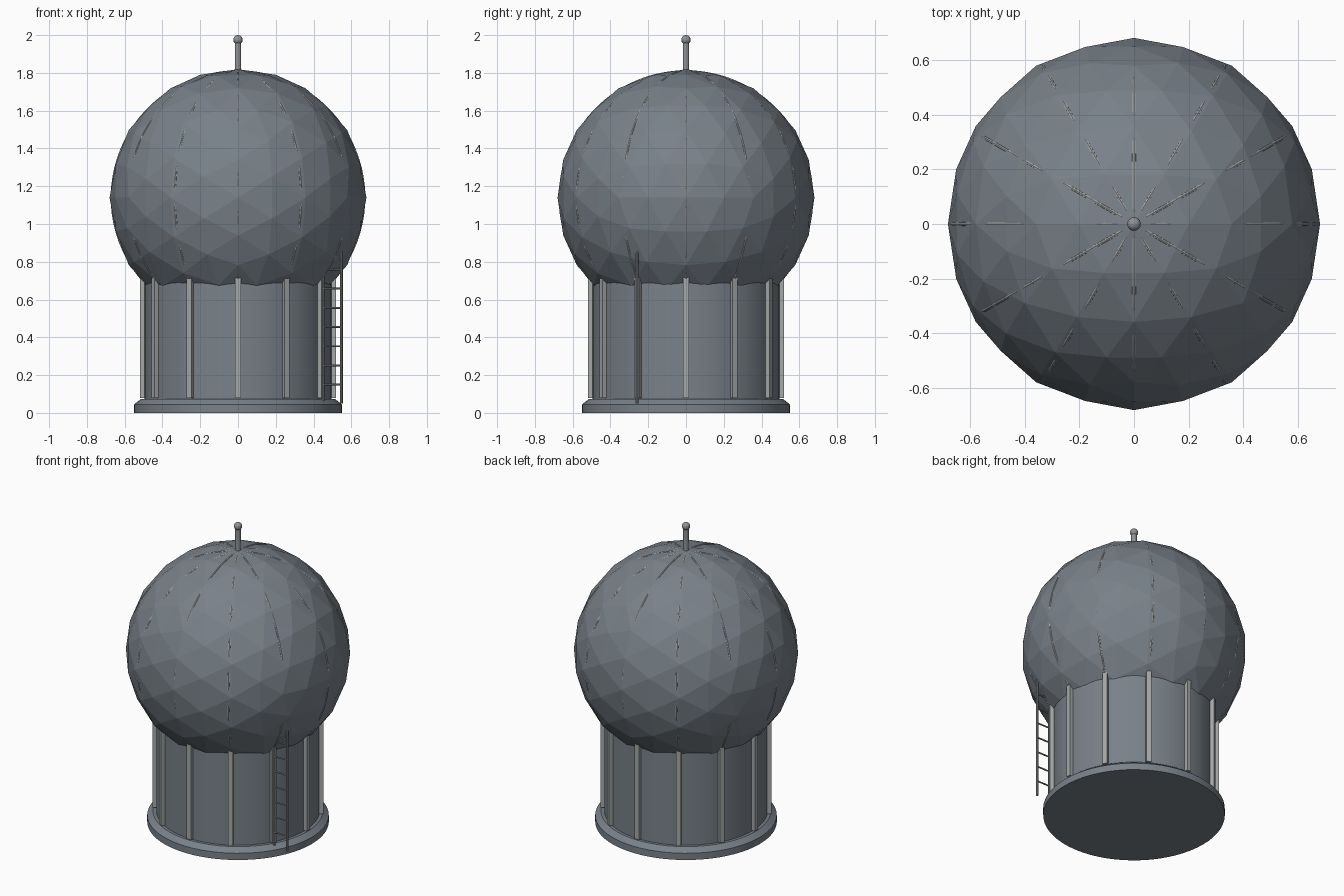
import bpy, bmesh, math
from mathutils import Vector, Matrix

if "Cube" in bpy.data.objects:
    bpy.data.objects.remove(bpy.data.objects["Cube"])


def material(name, rgb):
    m = bpy.data.materials.new(name)
    m.diffuse_color = (*rgb, 1)
    m.use_nodes = True
    m.node_tree.nodes["Principled BSDF"].inputs["Base Color"].default_value = m.diffuse_color
    return m


SHELL = material("blue grey shell", (0.19, 0.22, 0.25))
TRIM = material("light grey trim", (0.38, 0.39, 0.39))
METAL = material("mid grey metal", (0.28, 0.29, 0.30))


def finish(name, bm, mat, smooth=False):
    bmesh.ops.recalc_face_normals(bm, faces=bm.faces)
    me = bpy.data.meshes.new(name)
    bm.to_mesh(me)
    bm.free()
    ob = bpy.data.objects.new(name, me)
    bpy.context.collection.objects.link(ob)
    me.materials.append(mat)
    if smooth:
        bpy.ops.object.select_all(action='DESELECT')
        bpy.context.view_layer.objects.active = ob
        ob.select_set(True)
        bpy.ops.object.shade_smooth_by_angle(angle=math.radians(35))
    return ob


def rod(bm, a, b, r, n=10):
    a, b = Vector(a), Vector(b)
    d = b - a
    mat = Matrix.Translation((a + b) / 2) @ d.to_track_quat('Z', 'Y').to_matrix().to_4x4()
    bmesh.ops.create_cone(bm, cap_ends=True, segments=n, radius1=r, radius2=r,
                          depth=d.length, matrix=mat)


def lathe(name, profile, mat, n=48):
    bm = bmesh.new()
    rings = [[bm.verts.new((r * math.cos(2 * math.pi * i / n),
                            r * math.sin(2 * math.pi * i / n), z)) for i in range(n)]
             for r, z in profile]
    for lo, hi in zip(rings, rings[1:]):
        for i in range(n):
            j = (i + 1) % n
            bm.faces.new((lo[i], lo[j], hi[j], hi[i]))
    bm.faces.new(rings[0][::-1])
    bm.faces.new(rings[-1])
    return finish(name, bm, mat, True)


# Drum with stepped foot
lathe("base_plate", [(0.55, 0), (0.55, 0.045), (0.515, 0.073)], SHELL, 64)
lathe("drum", [(0.495, 0.06), (0.495, 0.72)], SHELL, 64)

# Faceted dome: icosahedron, each edge split in four, pushed out to a sphere
R, CZ = 0.68, 1.14
PHI = (1 + math.sqrt(5)) / 2
bm = bmesh.new()
for s in (-1, 1):
    for t in (-PHI, PHI):
        for co in ((s, 0, t), (0, t, s), (t, s, 0)):
            bm.verts.new(co)
bmesh.ops.convex_hull(bm, input=bm.verts[:])
bmesh.ops.subdivide_edges(bm, edges=bm.edges[:], cuts=3, use_grid_fill=True)
for v in bm.verts:
    v.co = v.co.normalized() * R + Vector((0, 0, CZ))
finish("faceted_dome", bm, SHELL)

# Upright ribs round the drum
bm = bmesh.new()
for k in range(12):
    m = (Matrix.Rotation(math.radians(30 * k), 4, 'Z')
         @ Matrix.Translation((0.503, 0, 0.405))
         @ Matrix.Diagonal((0.034, 0.03, 0.65, 1)))
    bmesh.ops.create_cube(bm, size=1, matrix=m)
finish("drum_ribs", bm, TRIM)

# Seams: thin meridian tubes half sunk in the dome
bm = bmesh.new()
SR, TUBE, SIDES, STEPS = 0.667, 0.007, 8, 32
for k in range(12):
    a = math.radians(30 * k)
    side = Vector((-math.sin(a), math.cos(a), 0))
    rings = []
    for i in range(STEPS + 1):
        p = math.radians(1 + 134 * i / STEPS)
        out = Vector((math.sin(p) * math.cos(a), math.sin(p) * math.sin(a), math.cos(p)))
        c = out * SR + Vector((0, 0, CZ))
        rings.append([bm.verts.new(c + TUBE * (out * math.cos(q) + side * math.sin(q)))
                      for q in (2 * math.pi * j / SIDES for j in range(SIDES))])
    for lo, hi in zip(rings, rings[1:]):
        for j in range(SIDES):
            n = (j + 1) % SIDES
            bm.faces.new((lo[j], lo[n], hi[n], hi[j]))
finish("dome_seams", bm, TRIM, True)

# Ladder standing out from the drum
bm = bmesh.new()
LY = -0.26
for x in (0.45, 0.547):
    rod(bm, (x, LY, 0.05), (x, LY, 0.855), 0.008)
for i in range(7):
    z = 0.15 + 0.1015 * i
    rod(bm, (0.45, LY, z), (0.547, LY, z), 0.005, 8)
finish("ladder", bm, METAL, True)

# Antenna and tip ball
bm = bmesh.new()
rod(bm, (0, 0, 1.79), (0, 0, 1.97), 0.017, 16)
finish("antenna_mast", bm, METAL, True)
bm = bmesh.new()
bmesh.ops.create_uvsphere(bm, u_segments=16, v_segments=10, radius=0.025,
                          matrix=Matrix.Translation((0, 0, 1.975)))
finish("antenna_ball", bm, METAL, True)
